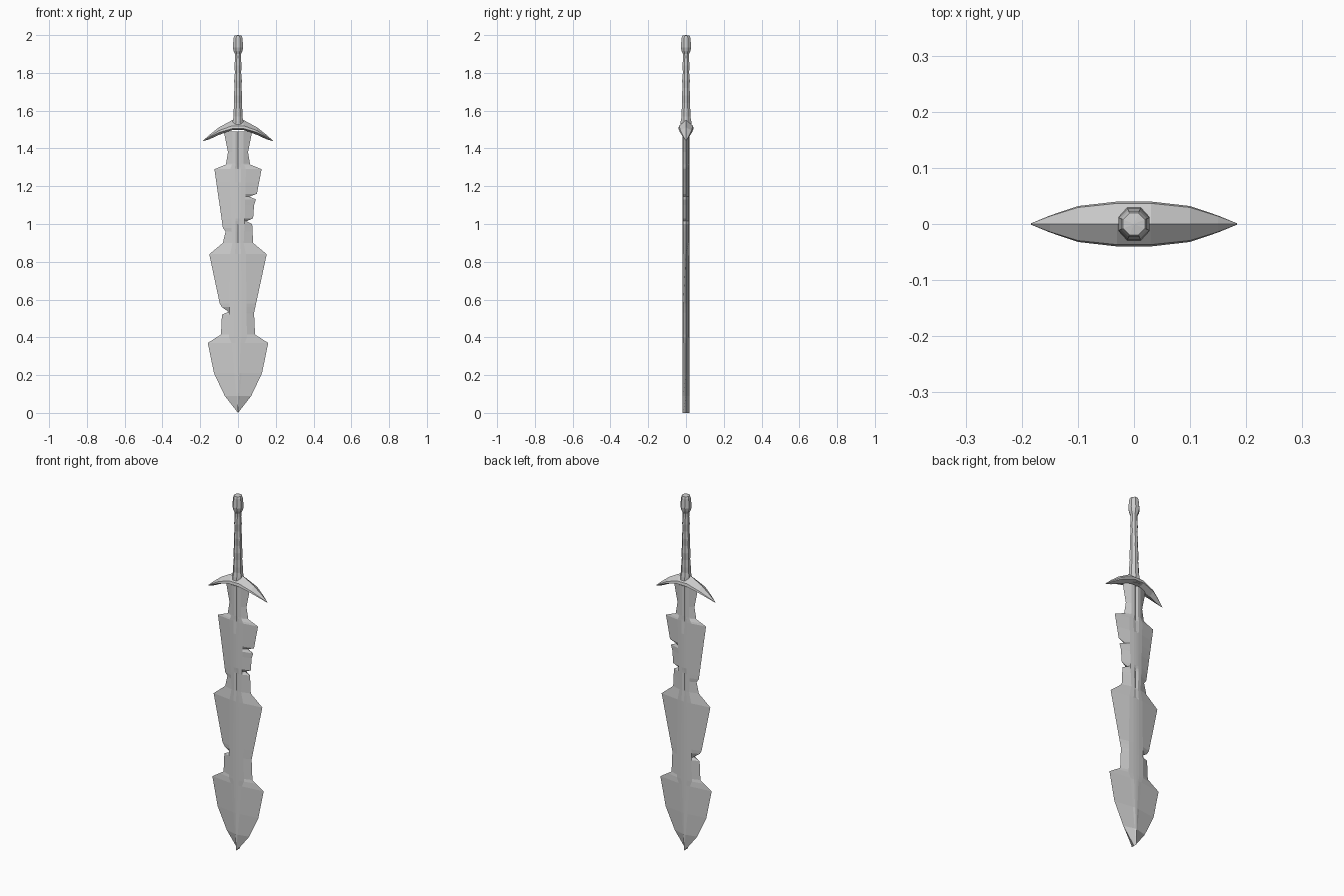
import bpy, bmesh, math

cube = bpy.data.objects.get("Cube")
if cube:
    bpy.data.objects.remove(cube)

steel = bpy.data.materials.new("grey_steel")
steel.use_nodes = True
GREY = (0.6, 0.6, 0.6, 1)
steel.diffuse_color = GREY
steel.node_tree.nodes["Principled BSDF"].inputs["Base Color"].default_value = GREY


def loft(name, rings):
    """Skin a list of equal-length closed rings and cap both ends."""
    bm = bmesh.new()
    rows = [[bm.verts.new(p) for p in ring] for ring in rings]
    n = len(rows[0])
    for a, b in zip(rows, rows[1:]):
        for i in range(n):
            j = (i + 1) % n
            bm.faces.new((a[i], a[j], b[j], b[i]))
    bm.faces.new(rows[0])
    bm.faces.new(rows[-1])
    bmesh.ops.remove_doubles(bm, verts=bm.verts, dist=0.0002)
    bmesh.ops.recalc_face_normals(bm, faces=bm.faces)
    mesh = bpy.data.meshes.new(name)
    bm.to_mesh(mesh)
    bm.free()
    mesh.materials.append(steel)
    obj = bpy.data.objects.new(name, mesh)
    bpy.context.collection.objects.link(obj)
    return obj


def sample(profile, z):
    """Linear lookup of a value along a height-sorted profile."""
    for (z0, v0), (z1, v1) in zip(profile, profile[1:]):
        if z0 <= z <= z1:
            return v0 + (v1 - v0) * (z - z0) / (z1 - z0)
    return profile[-1][1]


# Blade outline: (height, half width) for each edge, with battle notches
right_edge = [(0, 0), (0.09, 0.07), (0.21, 0.127), (0.37, 0.16), (0.415, 0.09),
              (0.52, 0.085), (0.535, 0.05), (0.56, 0.085), (0.58, 0.097),
              (0.84, 0.152), (0.9, 0.08), (0.96, 0.066), (0.98, 0.08),
              (1.29, 0.125), (1.315, 0.064), (1.38, 0.053), (1.49, 0.075)]
left_edge = [(0, 0), (0.09, 0.07), (0.21, 0.127), (0.37, 0.16), (0.415, 0.09),
             (0.53, 0.085), (0.84, 0.152), (0.9, 0.08), (1.0, 0.075),
             (1.015, 0.045), (1.03, 0.08), (1.1, 0.085), (1.13, 0.095),
             (1.145, 0.06), (1.16, 0.1), (1.29, 0.125), (1.315, 0.064),
             (1.38, 0.053), (1.49, 0.075)]
# Raised spine: half width, and depth of its middle groove
spine = [(0, 0), (0.37, 0.035), (0.4, 0.047), (0.84, 0.042), (0.9, 0.03),
         (1.0, 0.035), (1.29, 0.042), (1.32, 0.03), (1.49, 0.03)]
groove = [(0, 0), (0.84, 0), (0.9, 0.005), (1.0, 0.005), (1.03, 0),
          (1.22, 0), (1.3, 0.006), (1.49, 0.006)]

THICK = 0.018
heights = sorted({z for p in (right_edge, left_edge, spine, groove) for z, _ in p})
rings = []
for z in heights:
    r, l, s = sample(right_edge, z), sample(left_edge, z), sample(spine, z)
    dip = sample(groove, z)
    front = [(-r, 0), (-s, 0.015), (-s * 0.4, 0.0175), (0, THICK - dip),
             (s * 0.4, 0.0175), (s, 0.015), (l, 0)]
    back = [(x, -y) for x, y in reversed(front[1:-1])]
    rings.append([(x, -y, z) for x, y in front + back])
loft("blade", rings)

# Curved crossguard: x, top, upper side, lower side, bottom, half depth
arm = [(0.03, 1.55, 1.52, 1.505, 1.497, 0.04), (0.1, 1.512, 1.495, 1.485, 1.472, 0.032),
       (0.15, 1.473, 1.464, 1.459, 1.449, 0.015), (0.184, 1.442, 1.441, 1.44, 1.439, 0.001)]
stations = [(-row[0], *row[1:]) for row in reversed(arm)] + arm
loft("crossguard", [[(x, 0, t), (x, h * 0.92, u), (x, h, d), (x, 0, b),
                     (x, -h, d), (x, -h * 0.92, u)] for x, t, u, d, b, h in stations])


def turned(name, profile, sides=8):
    """Octagonal turned part from (height, radius) pairs."""
    angles = [math.tau * (i + 0.5) / sides for i in range(sides)]
    return loft(name, [[(r * math.cos(a), r * math.sin(a), z) for a in angles]
                       for z, r in profile])


# Collar and wavy grip
turned("grip", [(1.5, 0.034), (1.545, 0.03), (1.57, 0.025), (1.6, 0.025), (1.64, 0.022),
                (1.68, 0.024), (1.72, 0.02), (1.76, 0.022), (1.8, 0.018),
                (1.84, 0.02), (1.88, 0.017), (1.92, 0.018)])
# Pommel
turned("pommel", [(1.9, 0.018), (1.915, 0.025), (1.935, 0.03), (1.985, 0.025),
                  (1.997, 0.021), (2.0, 0.0)])
